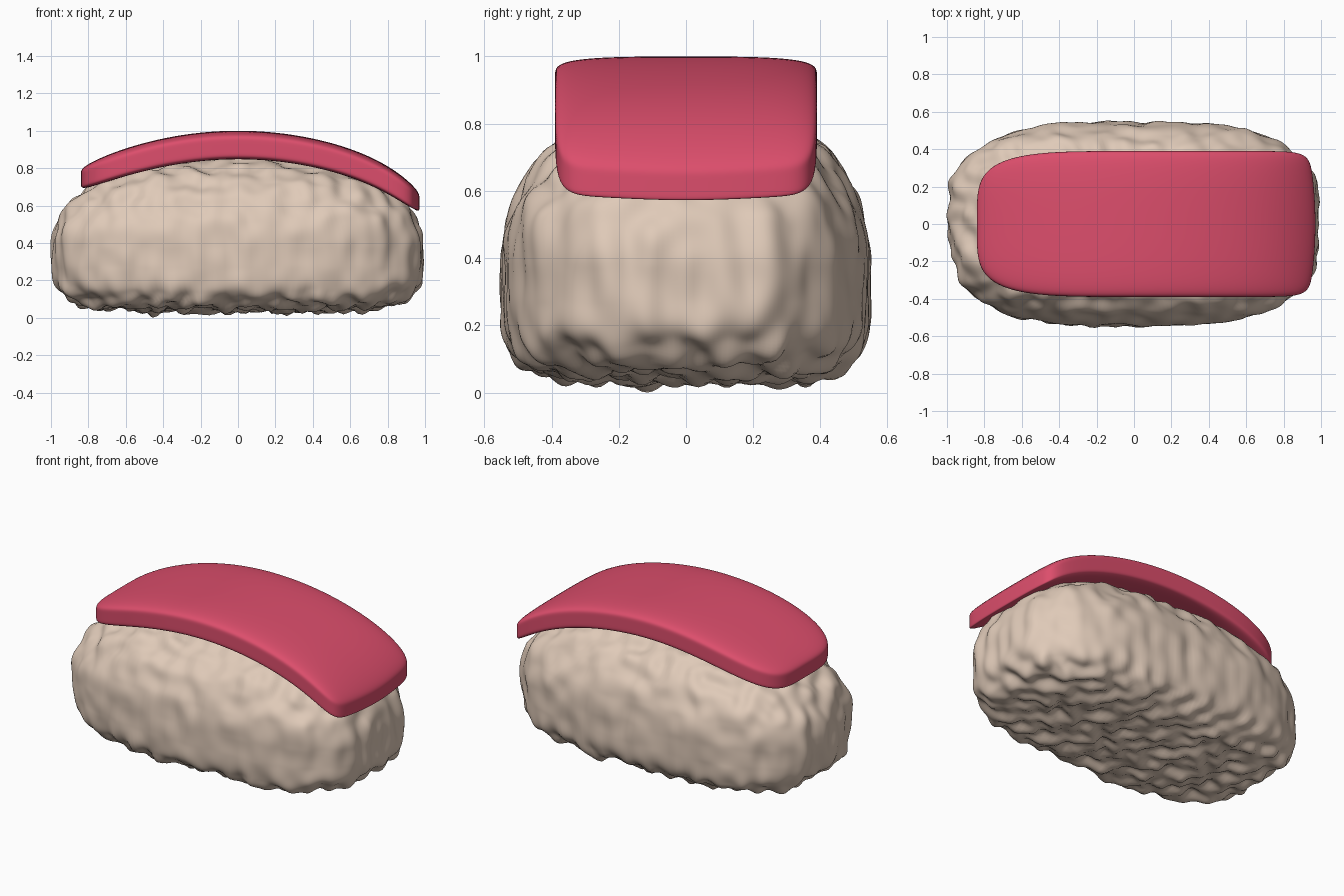
import bpy, bmesh, math
from mathutils import Vector, noise

default = bpy.data.objects.get("Cube")
if default:
    bpy.data.objects.remove(default, do_unlink=True)


def make_material(name, rgb):
    mat = bpy.data.materials.new(name)
    mat.use_nodes = True
    mat.diffuse_color = (*rgb, 1)
    mat.node_tree.nodes["Principled BSDF"].inputs["Base Color"].default_value = (*rgb, 1)
    return mat


def rounded_block(cuts, plan_power, side_power):
    """Gridded unit cube pulled onto a superellipsoid; powers depend on the point."""
    bm = bmesh.new()
    bmesh.ops.create_cube(bm, size=2)
    bmesh.ops.subdivide_edges(bm, edges=bm.edges[:], cuts=cuts, use_grid_fill=True)
    for v in bm.verts:
        p, m = plan_power(v.co), side_power(v.co)
        x, y, z = (abs(c) for c in v.co)
        rho = (x ** p + y ** p) ** (1 / p)
        v.co /= (rho ** m + z ** m) ** (1 / m)
    return bm


def finish(bm, name, mat):
    bm.normal_update()
    mesh = bpy.data.meshes.new(name)
    bm.to_mesh(mesh)
    bm.free()
    for poly in mesh.polygons:
        poly.use_smooth = True
    mesh.materials.append(mat)
    obj = bpy.data.objects.new(name, mesh)
    bpy.context.collection.objects.link(obj)
    return obj


# Rice: soft loaf with dimpled base, lumpy grains and upright ridges on the sides
rice = rounded_block(70, lambda c: 3, lambda c: 2.25 if c.z > 0 else 5)
for v in rice.verts:
    x, y, z = v.co
    v.co = (x * 0.988, y * 0.546, 0.36 + z * (0.475 if z > 0 else 0.335))
rice.normal_update()
moves = []
for v in rice.verts:
    x, y, z = v.co
    n = v.normal
    flat, front = abs(n.z), n.y ** 2
    under = max(0, -n.z)
    ridges = noise.noise(Vector((x * 11, y * 11, z * 3)))
    grains = noise.noise(Vector((x * 10, y * 10, z * 8 + 5)))
    dimples = math.sin(x * 40 + grains) * math.sin(y * 40)
    amount = (ridges * 0.028 * (1 - flat) * (1 - 0.5 * front)
              + grains * (0.01 + 0.028 * flat) + dimples * 0.014 * under)
    moves.append(n * amount)
for v, move in zip(rice.verts, moves):
    v.co += move
base = min(v.co.z for v in rice.verts)
bmesh.ops.translate(rice, verts=rice.verts[:], vec=(0, 0, -base))
finish(rice, "rice_block", make_material("rice cream", (0.74, 0.59, 0.48)))

# Fish slice: soft-edged slab, rounder at one end, draped over the rice in an arch
fish = rounded_block(56, lambda c: 4.3 if c.x < 0 else 13, lambda c: 7)
for v in fish.verts:
    x, y, z = v.co
    bow = 0.035 * y * y * max(x, 0) ** 6
    px = 0.065 + x * 0.905 - bow
    droop = 0.26 * px ** 2 + (0.08 * px ** 6 if px > 0 else 0)
    v.co = (px, y * 0.39, 0.926 - droop - 0.013 * abs(y) ** 3 + z * 0.074)
finish(fish, "fish_slice", make_material("fish pink", (0.72, 0.076, 0.15)))
